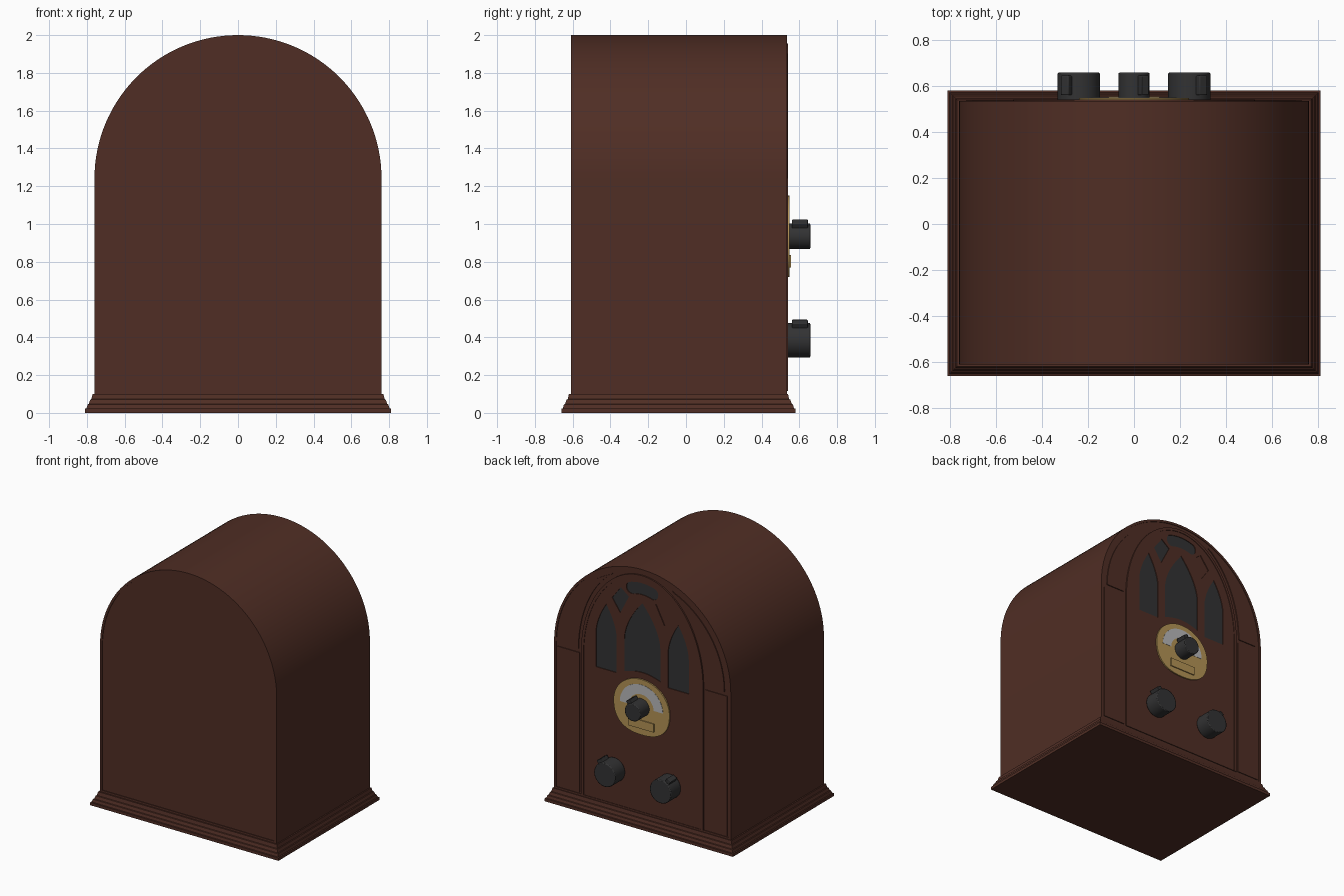
import bpy, bmesh, math
from math import sin, cos, pi, radians

if "Cube" in bpy.data.objects:
    bpy.data.objects.remove(bpy.data.objects["Cube"])


def material(name, rgb):
    m = bpy.data.materials.new(name)
    m.diffuse_color = (*rgb, 1)
    m.use_nodes = True
    m.node_tree.nodes["Principled BSDF"].inputs["Base Color"].default_value = m.diffuse_color
    return m


WOOD = material("brown_wood", (0.080, 0.027, 0.018))
DARK = material("dark_grey", (0.032, 0.032, 0.033))
GOLD = material("gold", (0.45, 0.29, 0.09))
SILVER = material("silver", (0.48, 0.48, 0.49))


def prism(name, loops, y0, y1, mat, bevel=0):
    """Extrude outlines in the xz plane from y0 to y1; inner loops become holes."""
    cu = bpy.data.curves.new(name, 'CURVE')
    cu.dimensions, cu.fill_mode = '2D', 'BOTH'
    cu.extrude = (y1 - y0) / 2
    for pts in loops:
        sp = cu.splines.new('POLY')
        sp.points.add(len(pts) - 1)
        for p, (x, z) in zip(sp.points, pts):
            p.co = (x, z, 0, 1)
        sp.use_cyclic_u = True
    tmp = bpy.data.objects.new(name + "_curve", cu)
    bpy.context.collection.objects.link(tmp)
    dg = bpy.context.evaluated_depsgraph_get()
    me = bpy.data.meshes.new_from_object(tmp.evaluated_get(dg))
    bpy.data.objects.remove(tmp)
    bm = bmesh.new()
    bm.from_mesh(me)
    for v in bm.verts:
        x, z, d = v.co
        v.co = (x, (y0 + y1) / 2 + d, z)
    bmesh.ops.remove_doubles(bm, verts=bm.verts, dist=1e-5)
    bmesh.ops.dissolve_limit(bm, angle_limit=0.001, verts=bm.verts, edges=bm.edges)
    bmesh.ops.recalc_face_normals(bm, faces=bm.faces)
    bm.to_mesh(me)
    bm.free()
    me.materials.clear()
    me.materials.append(mat)
    ob = bpy.data.objects.new(name, me)
    bpy.context.collection.objects.link(ob)
    if bevel:
        b = ob.modifiers.new("soft_edge", 'BEVEL')
        b.width, b.segments, b.limit_method = bevel, 2, 'ANGLE'
    return ob


def arc(cx, cz, rx, rz, a0, a1, n):
    return [(cx + rx * cos(radians(a0 + (a1 - a0) * i / n)),
             cz + rz * sin(radians(a0 + (a1 - a0) * i / n))) for i in range(n + 1)]


def arch(w, z0, zs, h, n=64):
    """Straight-sided outline with a rounded top."""
    return [(-w, z0), (w, z0)] + arc(0, zs, w, h, 0, 180, n)


def lancet(cx, hw, z0, zs, h, rise=0):
    """Pointed window whose sill may curve upward."""
    n = 14
    sill = [(cx - hw + 2 * hw * i / n, z0 + rise * sin(pi * i / n)) for i in range(n + 1)]
    right = [(cx + hw * (1 - (i / n) ** 1.8), zs + h * i / n) for i in range(n + 1)]
    left = [(2 * cx - x, z) for x, z in reversed(right[:-1])]
    return sill + right + left


def mirror(pts):
    return [(-x, z) for x, z in pts]


# Cabinet: outer shell with slightly recessed back and front
prism("cabinet_shell", [arch(0.76, 0.09, 1.24, 0.76), arch(0.742, 0.115, 1.24, 0.742)],
      -0.61, 0.535, WOOD)
prism("cabinet_core", [arch(0.743, 0.114, 1.24, 0.743)], -0.605, 0.53, WOOD)

# Base moulding: stacked rectangles that step outward
bm = bmesh.new()
rings = []
for z, d in [(0, .05), (.022, .05), (.024, .042), (.045, .036), (.048, .03),
             (.07, .022), (.073, .016), (.1, .01), (.1, -.03)]:
    x, ya, yb = 0.76 + d, -0.61 - d, 0.53 + d
    rings.append([bm.verts.new(c) for c in ((-x, ya, z), (x, ya, z), (x, yb, z), (-x, yb, z))])
for a, b in zip(rings, rings[1:]):
    for i in range(4):
        j = (i + 1) % 4
        bm.faces.new((a[i], a[j], b[j], b[i]))
bm.faces.new(rings[0][::-1])
bm.faces.new(rings[-1])
bmesh.ops.recalc_face_normals(bm, faces=bm.faces)
me = bpy.data.meshes.new("base_moulding")
bm.to_mesh(me)
bm.free()
me.materials.append(WOOD)
bpy.context.collection.objects.link(bpy.data.objects.new("base_moulding", me))

# Speaker openings
centre = lancet(0, 0.155, 1.17, 1.42, 0.32, 0.03)
side = lancet(0.31, 0.09, 1.14, 1.40, 0.25)
diamond = [(0.26, 1.715), (0.19, 1.615), (0.115, 1.76), (0.185, 1.815)]
a = 18
bean = arc(0, 1.55, 0.345, 0.345, 90 - a, 90 + a, 14)
for s, inner in ((1, 0), (-1, 1)):
    t = radians(90 + s * a)
    if inner:
        bean += arc(0, 1.55, 0.255, 0.255, 90 + a, 90 - a, 14)
    base = 90 + a if s == 1 else 270 - a
    bean += arc(0.3 * cos(t), 1.55 + 0.3 * sin(t), 0.045, 0.045, base, base + 180, 10)[1:-1]
holes = [centre, side, mirror(side), diamond, mirror(diamond), bean]

# Front panel with openings, arch trim, cloth behind
prism("front_panel", [arch(0.51, 0.115, 1.22, 0.72)] + holes, 0.529, 0.537, WOOD)
prism("panel_trim", [arch(0.525, 0.115, 1.22, 0.735), arch(0.503, 0.117, 1.22, 0.713)],
      0.529, 0.541, WOOD)
for name, loop in zip(("cloth_centre", "cloth_right", "cloth_left", "cloth_diamond",
                       None, "cloth_top"), holes):
    if name:
        prism(name, [loop], 0.527, 0.5315, DARK)

# Side columns and crescent panels
crescent = arc(0, 1.24, 0.705, 0.705, 0, 68, 24) + arc(0, 1.24, 0.55, 0.75, 62, 0, 24)
column = [(0.54, 0.125), (0.73, 0.125), (0.73, 1.21), (0.54, 1.21)]
for label, f in (("right", list), ("left", mirror)):
    prism("column_" + label, [f(column)], 0.529, 0.536, WOOD)
    prism("crescent_" + label, [f(crescent)], 0.529, 0.537, WOOD)

# Dial: gold plate, silver scale and small badge plate
ZC = 0.935
plate = []
for i in range(64):
    t = 2 * pi * i / 64
    e = 1 if sin(t) >= 0 else 0.82
    plate.append((0.24 * math.copysign(abs(cos(t)) ** e, cos(t)),
                  ZC + 0.215 * math.copysign(abs(sin(t)) ** e, sin(t))))
prism("dial_plate", [plate], 0.535, 0.547, GOLD)
prism("dial_scale", [arc(0, ZC, 0.185, 0.175, 0, 180, 32) + arc(0, ZC, 0.105, 0.1, 180, 0, 32)],
      0.543, 0.549, SILVER)
prism("dial_tab", [[(-0.11, 0.77), (0.11, 0.77), (0.11, 0.835), (-0.11, 0.835)]],
      0.543, 0.555, GOLD)


# Knobs, each with a pointer rib on its rim
def knob(name, cx, cz, r, lean):
    prism(name, [arc(cx, cz, r, r, 0, 351, 39)], 0.535, 0.658, DARK, 0.006)
    ca, sa = cos(radians(lean)), sin(radians(lean))
    rib = [(cx + u * ca - v * sa, cz + u * sa + v * ca)
           for u, v in ((r * .6, -.02), (r + .025, -.02), (r + .025, .02), (r * .6, .02))]
    prism(name + "_rib", [rib], 0.56, 0.645, DARK, 0.004)


knob("tuning_knob", 0, ZC, 0.068, 58)
knob("right_knob", 0.24, 0.385, 0.092, 58)
knob("left_knob", -0.24, 0.385, 0.092, 122)

# Smooth curved surfaces, keep edges sharp
bpy.ops.object.select_all(action='SELECT')
bpy.context.view_layer.objects.active = bpy.context.scene.objects["cabinet_shell"]
bpy.ops.object.shade_smooth_by_angle(angle=radians(30))
